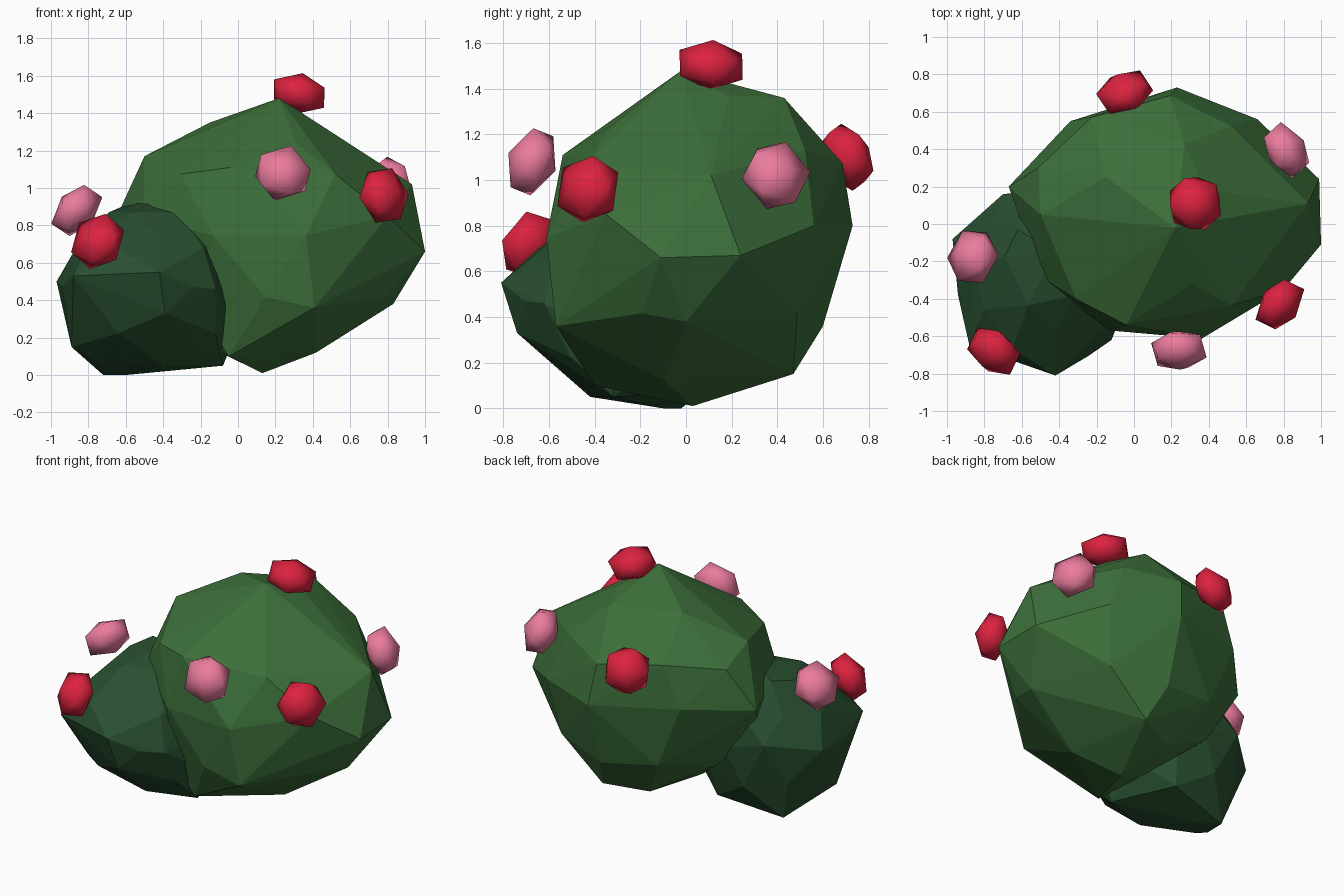
import bpy, bmesh, math, random
from mathutils import Vector

if "Cube" in bpy.data.objects:
    bpy.data.objects.remove(bpy.data.objects["Cube"])

random.seed(4)


def material(name, rgb):
    m = bpy.data.materials.new(name)
    m.diffuse_color = (*rgb, 1)
    m.use_nodes = True
    m.node_tree.nodes["Principled BSDF"].inputs["Base Color"].default_value = m.diffuse_color
    return m


LEAF = material("leaf_green", (0.046, 0.16, 0.043))
DARK = material("dark_leaf_green", (0.022, 0.08, 0.030))
RED = material("red_bloom", (0.72, 0.016, 0.05))
PINK = material("pink_bloom", (0.83, 0.2, 0.34))


def add_object(name, bm, mat, smooth=False):
    mesh = bpy.data.meshes.new(name)
    for f in bm.faces:
        f.smooth = smooth
    bm.to_mesh(mesh)
    bm.free()
    mesh.materials.append(mat)
    ob = bpy.data.objects.new(name, mesh)
    bpy.context.collection.objects.link(ob)
    return ob


def extents(levels, z):
    """Interpolate x and y limits at height z."""
    for a, b in zip(levels, levels[1:]):
        if z <= b[0]:
            t = (z - a[0]) / (b[0] - a[0])
            return [p + (q - p) * t for p, q in zip(a[1:], b[1:])]
    return levels[-1][1:]


def foliage(name, levels, corners, turn, mat):
    """Icosphere fitted to levels (z, x0, x1, y0, y1), then pulled to corners."""
    bm = bmesh.new()
    bmesh.ops.create_icosphere(bm, subdivisions=2, radius=1)
    z0, z1 = levels[0][0], levels[-1][0]
    for v in bm.verts:
        u = v.co.copy()
        pole = abs(u.z) > 0.99
        z = z0 + (u.z + 1) / 2 * (z1 - z0)
        x0, x1, y0, y1 = extents(levels, z)
        a = math.atan2(u.y, u.x) + turn
        k = 0 if pole else random.uniform(0.97, 1.01)
        v.co = ((x0 + x1) / 2 + k * (x1 - x0) / 2 * math.cos(a),
                (y0 + y1) / 2 + k * (y1 - y0) / 2 * math.sin(a), z)
    # closest pairs first, each vertex used once
    pairs = sorted(((v.co - Vector(c)).length, v.index, i)
                   for v in bm.verts for i, c in enumerate(corners))
    bm.verts.ensure_lookup_table()
    used, done = set(), set()
    for d, vi, ci in pairs:
        if vi not in used and ci not in done and d < 0.32:
            bm.verts[vi].co = corners[ci]
            used.add(vi)
            done.add(ci)
    # rebuild a clean outer skin without folds
    points = [v.co.copy() for v in bm.verts]
    bm.free()
    bm = bmesh.new()
    for p in points:
        bm.verts.new(p)
    bmesh.ops.convex_hull(bm, input=bm.verts[:])
    bmesh.ops.delete(bm, geom=[v for v in bm.verts if not v.link_faces], context='VERTS')
    bmesh.ops.recalc_face_normals(bm, faces=bm.faces)
    return add_object(name, bm, mat)


# Large leafy mound
foliage("large_bush", [
    (0.01, 0.13, 0.13, 0.03, 0.03),
    (0.13, -0.12, 0.47, -0.36, 0.44),
    (0.38, -0.45, 0.83, -0.58, 0.63),
    (0.68, -0.65, 0.99, -0.63, 0.72),
    (0.85, -0.67, 0.96, -0.64, 0.73),
    (1.03, -0.59, 0.93, -0.59, 0.71),
    (1.18, -0.49, 0.67, -0.42, 0.63),
    (1.36, -0.17, 0.40, -0.17, 0.43),
    (1.48, 0.22, 0.22, -0.02, -0.02)], [
    (1.00, -0.11, 0.66), (0.99, 0.24, 0.67), (0.83, 0.00, 0.38),
    (0.93, 0.11, 1.02), (0.58, 0.03, 1.23), (0.23, 0.73, 0.80),
    (0.27, 0.43, 1.36), (-0.15, 0.25, 1.35), (-0.15, -0.17, 1.24),
    (0.31, -0.32, 1.24), (-0.50, 0.05, 1.17), (-0.04, -0.54, 1.11),
    (0.41, -0.57, 0.36), (0.66, 0.56, 0.80), (-0.34, 0.55, 0.85),
    (-0.67, 0.20, 0.80), (-0.50, -0.28, 0.85), (0.80, -0.35, 0.85),
    (-0.05, -0.40, 0.10), (0.30, 0.47, 0.15)], 0.25, LEAF)

# Small darker mound at the front left
foliage("small_bush", [
    (0.00, -0.60, -0.60, -0.10, -0.10),
    (0.06, -0.80, -0.08, -0.42, 0.08),
    (0.16, -0.89, 0.00, -0.58, 0.14),
    (0.33, -0.93, 0.02, -0.72, 0.18),
    (0.52, -0.97, 0.01, -0.79, 0.19),
    (0.70, -0.87, -0.08, -0.70, 0.17),
    (0.86, -0.73, -0.22, -0.50, 0.07),
    (0.94, -0.43, -0.43, -0.15, -0.15)], [
    (-0.42, -0.81, 0.55), (-0.97, -0.08, 0.50), (-0.88, -0.65, 0.53),
    (-0.72, -0.02, 0.00), (-0.40, -0.42, 0.05), (-0.39, -0.74, 0.33),
    (-0.12, -0.62, 0.46), (-0.42, -0.58, 0.74), (-0.70, 0.16, 0.55),
    (-0.62, -0.03, 0.90), (-0.89, -0.35, 0.15), (-0.08, -0.32, 0.05)],
    0.5, DARK)

# Blooms: squashed balls facing away from their mound
BIG, SMALL = Vector((0.2, 0.05, 0.8)), Vector((-0.45, -0.3, 0.5))
blooms = [
    ("top_bloom", (0.327, 0.11, 1.505), BIG, RED),
    ("back_bloom", (-0.05, 0.705, 1.10), BIG, RED),
    ("back_right_bloom", (0.815, 0.395, 1.02), BIG, PINK),
    ("front_bloom", (0.24, -0.675, 1.08), BIG, PINK),
    ("front_right_bloom", (0.78, -0.43, 0.96), BIG, RED),
    ("front_left_bloom", (-0.75, -0.68, 0.715), SMALL, RED),
    ("left_bloom", (-0.862, -0.175, 0.88), SMALL, PINK)]
for name, pos, centre, mat in blooms:
    bm = bmesh.new()
    bmesh.ops.create_icosphere(bm, subdivisions=1, radius=0.163)
    bmesh.ops.scale(bm, vec=(1, 1, 0.68), verts=bm.verts)
    ob = add_object(name, bm, mat, smooth=True)
    ob.location = pos
    ob.rotation_mode = 'QUATERNION'
    ob.rotation_quaternion = (Vector(pos) - centre).to_track_quat('Z', 'Y')
